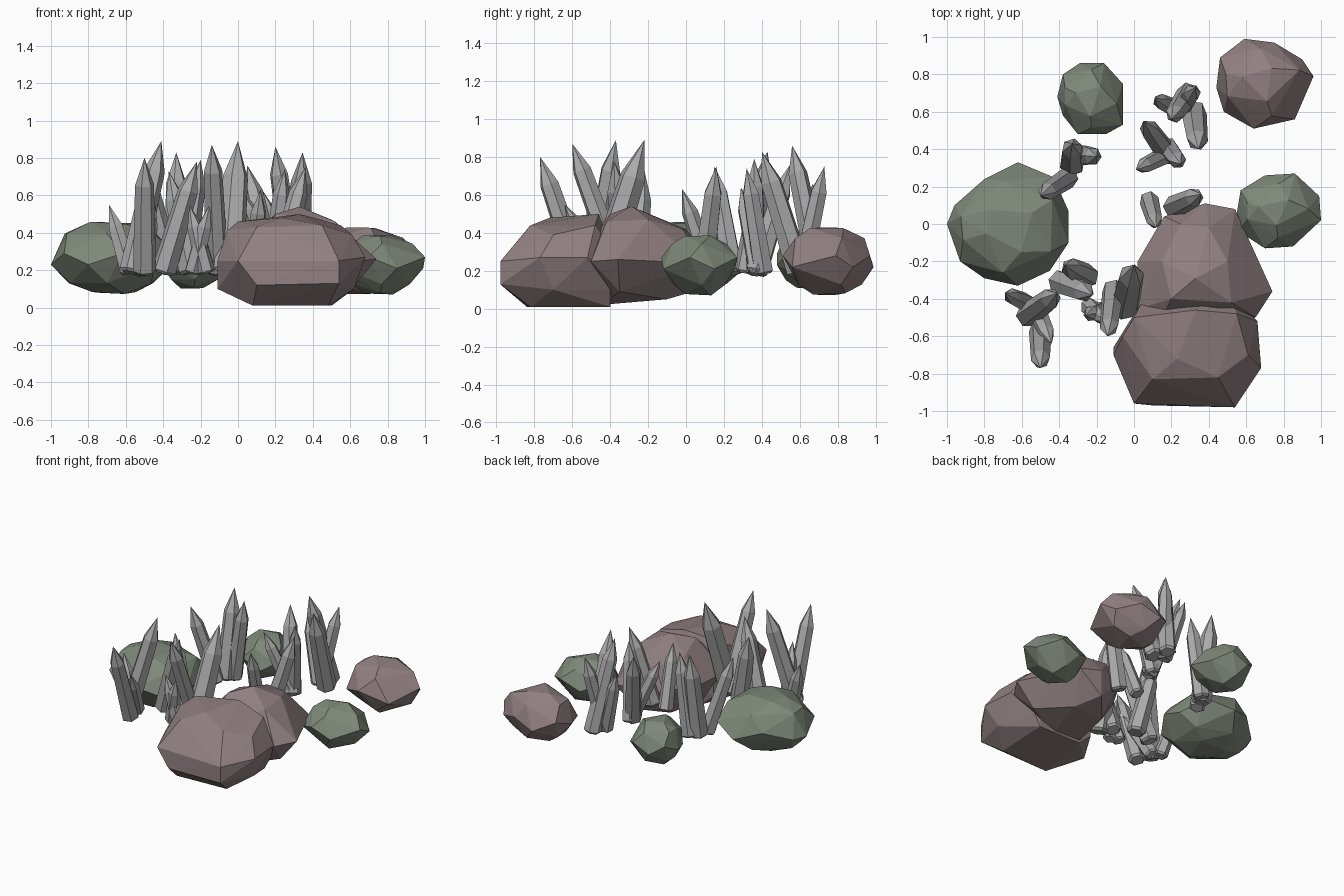
import bpy, bmesh, math, random
from mathutils import Vector

if "Cube" in bpy.data.objects:
    bpy.data.objects.remove(bpy.data.objects["Cube"])

random.seed(4)


def material(name, rgb):
    m = bpy.data.materials.new(name)
    m.diffuse_color = (*rgb, 1)
    m.use_nodes = True
    m.node_tree.nodes["Principled BSDF"].inputs["Base Color"].default_value = m.diffuse_color
    return m


MAUVE = material("mauve_stone", (0.285, 0.217, 0.222))
GREEN = material("green_stone", (0.215, 0.25, 0.197))
GREY = material("grey_crystal", (0.41, 0.41, 0.41))


def finish(name, bm, mat):
    bmesh.ops.recalc_face_normals(bm, faces=bm.faces)
    me = bpy.data.meshes.new(name)
    bm.to_mesh(me)
    bm.free()
    me.materials.append(mat)
    bpy.context.collection.objects.link(bpy.data.objects.new(name, me))


def hull_rock(name, points, mat):
    """Faceted rock: convex hull of a few corner points."""
    bm = bmesh.new()
    vs = [bm.verts.new(p) for p in points]
    bmesh.ops.convex_hull(bm, input=vs)
    bmesh.ops.delete(bm, geom=[v for v in bm.verts if not v.link_faces], context='VERTS')
    finish(name, bm, mat)


def ring_rock(name, outline, z_low, z_mid, z_high, mat, side=0.8, flat=0.5):
    """Rock from its plan outline, with smaller rings above and below."""
    n = len(outline)
    c = sum((Vector(p) for p in outline), Vector((0, 0))) / n
    pts = []
    for i, p in enumerate(outline):
        p = Vector(p)
        pts.append((p.x, p.y, z_mid + (0.03 if i % 2 else -0.03)))
        mid = (p + Vector(outline[(i + 1) % n])) / 2
        for z_end, k in ((z_high, 1), (z_low, 0.92)):
            if i % 2 == 0:
                q = c.lerp(mid, side * k)
                pts.append((q.x, q.y, z_mid + (z_end - z_mid) * 0.68))
            if i % 3 == 0:
                q = c.lerp(mid, flat * k * random.uniform(0.8, 1))
                pts.append((q.x, q.y, z_end - (z_end - z_mid) * random.uniform(0, 0.08)))
    hull_rock(name, pts, mat)


def crystal(name, base, tip, r):
    """Six-sided prism, slightly tapered, from base to a pointed tip."""
    base, tip = Vector(base), Vector(tip)
    axis = tip - base
    length = axis.length
    rot = axis.to_track_quat('Z', 'Y')
    turn = random.uniform(0, 1)
    bm = bmesh.new()
    rings = []
    for h, rad in ((0, 0.85 * r), (0.25 * r, 1.12 * r), (length - 2.7 * r, 0.92 * r)):
        rings.append([bm.verts.new(base + rot @ Vector((
            rad * math.cos(turn + k * math.pi / 3),
            rad * math.sin(turn + k * math.pi / 3), h))) for k in range(6)])
    top = bm.verts.new(tip)
    bm.faces.new(rings[0][::-1])
    for k in range(6):
        j = (k + 1) % 6
        for a, b in zip(rings, rings[1:]):
            bm.faces.new((a[k], a[j], b[j], b[k]))
        bm.faces.new((rings[-1][k], rings[-1][j], top))
    finish(name, bm, GREY)


# Large front boulder
hull_rock("front_boulder", [
    (-.11, -.7, .25), (0, -.96, .25), (.54, -.98, .25), (.68, -.77, .27), (.66, -.52, .27),
    (.5, -.36, .25), (.05, -.4, .25), (-.11, -.66, .1), (.1, -.97, .12), (.54, -.98, .13),
    (.62, -.7, .1), (.55, -.4, .1), (.05, -.4, .1), (.08, -.84, .01), (.48, -.82, .01),
    (.5, -.4, .01), (.15, -.4, .01), (-.06, -.6, .41), (0, -.5, .46), (.1, -.83, .43),
    (.23, -.72, .48), (.45, -.82, .44), (.33, -.46, .5), (.55, -.48, .44), (.61, -.7, .39)], MAUVE)

# Boulder merged behind it
hull_rock("middle_boulder", [
    (0, -.46, .27), (.02, -.2, .27), (.16, .04, .27), (.38, .11, .27), (.54, .08, .24),
    (.62, -.13, .27), (.74, -.36, .26), (.65, -.5, .25), (.1, -.6, .27), (.15, -.2, .45),
    (.2, -.4, .5), (.33, -.29, .54), (.5, -.2, .47), (.52, -.42, .46), (.4, -.02, .42),
    (.25, 0, .42), (.2, -.1, .05), (.45, -.1, .05), (.6, -.35, .09), (.35, -.45, .02),
    (.15, -.4, .03), (.35, .07, .1)], MAUVE)

# Smaller rocks around the ring
ring_rock("back_mauve_rock", [
    (.44, .73), (.46, .89), (.59, .99), (.75, .97), (.9, .88), (.96, .79),
    (.86, .56), (.64, .51), (.48, .6)], .07, .25, .43, MAUVE, .82)
ring_rock("left_green_rock", [
    (-1, 0), (-.93, -.2), (-.8, -.29), (-.62, -.33), (-.45, -.25), (-.35, -.1),
    (-.35, .07), (-.43, .25), (-.62, .33), (-.8, .24), (-.96, .1)], .07, .26, .46, GREEN, .83)
ring_rock("back_green_rock", [
    (-.41, .68), (-.38, .8), (-.29, .86), (-.16, .86), (-.06, .75),
    (-.06, .53), (-.15, .48), (-.3, .48), (-.38, .58)], .1, .26, .42, GREEN, .82)
ring_rock("right_green_rock", [
    (.55, .06), (.57, .18), (.7, .26), (.86, .27), (.99, .15), (1, .02),
    (.85, -.12), (.7, -.13), (.56, -.04)], .07, .24, .39, GREEN, .74)

# Crystal clusters: base x, y; tip x, y, z; radius
clusters = {
    "front_left_crystal": [
        (-.05, -.44, 0, -.22, .89, .075), (-.11, -.35, -.14, -.60, .87, .055),
        (-.57, -.49, -.41, -.37, .89, .06), (-.50, -.56, -.50, -.77, .80, .056),
        (-.58, -.42, -.69, -.37, .55, .047), (-.53, -.44, -.44, -.64, .55, .047),
        (-.40, -.31, -.22, -.38, .78, .06), (-.25, -.28, -.37, -.22, .73, .06),
        (-.17, -.46, -.26, -.49, .55, .045), (-.24, -.44, -.15, -.52, .55, .045)],
    "back_left_crystal": [
        (-.33, .32, -.33, .43, .83, .062), (-.29, .37, -.20, .36, .79, .053),
        (-.35, .25, -.50, .15, .75, .052)],
    "centre_crystal": [
        (.08, .13, .12, -.02, .63, .047), (.21, .09, .36, .16, .75, .055)],
    "back_right_crystal": [
        (.29, .70, .20, .56, .86, .055), (.32, .60, .345, .40, .83, .062),
        (.25, .61, .33, .73, .75, .05), (.24, .61, .11, .67, .66, .045),
        (.18, .37, .05, .55, .76, .056), (.19, .38, .01, .29, .64, .045),
        (.18, .41, .25, .32, .74, .05)],
}
for name, rows in clusters.items():
    for i, (bx, by, tx, ty, tz, r) in enumerate(rows):
        crystal(f"{name}_{i + 1}", (bx, by, .185), (tx, ty, tz), r)
